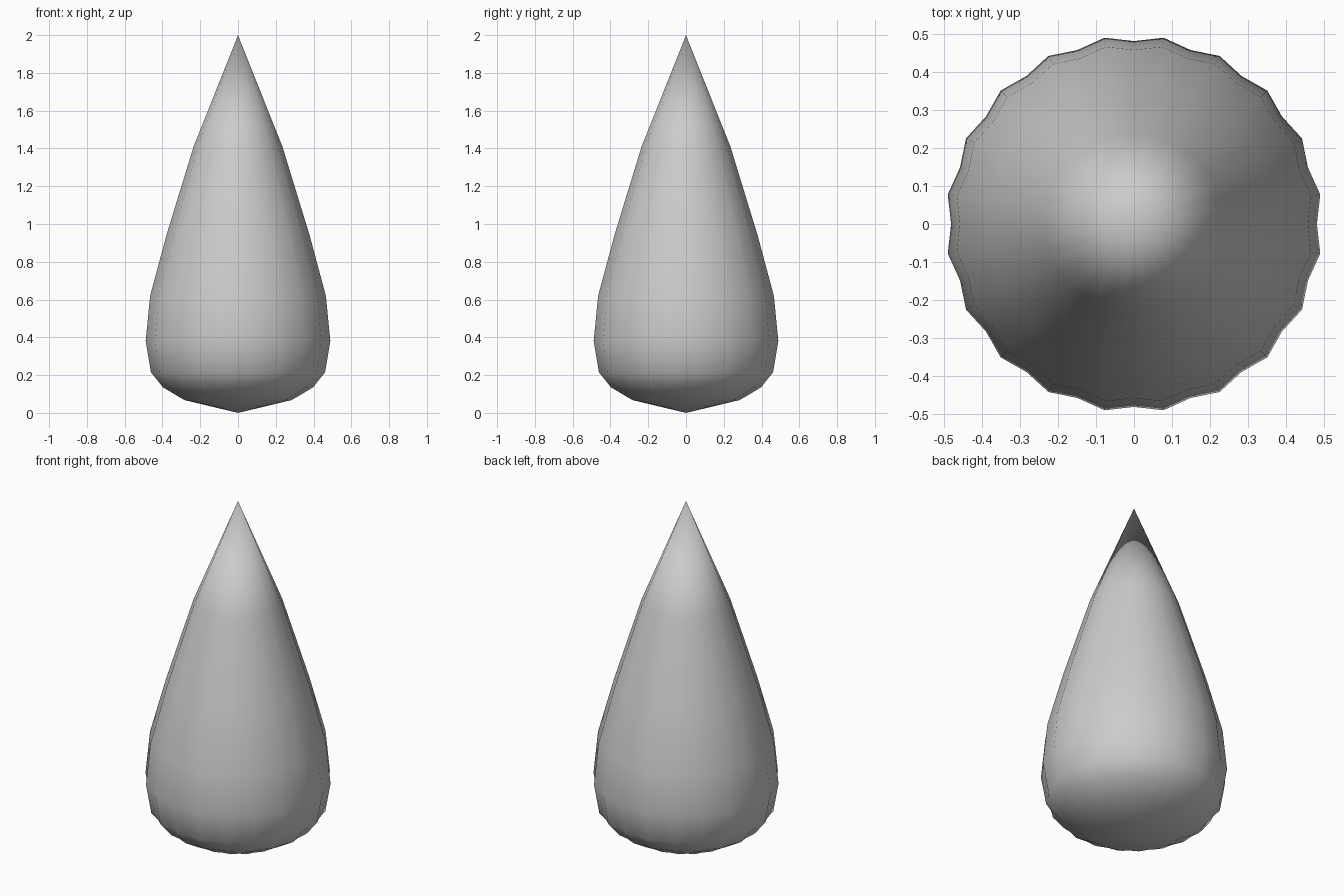
import bpy, bmesh, math

if "Cube" in bpy.data.objects:
    bpy.data.objects.remove(bpy.data.objects["Cube"])

RIDGES = 20
SEG = RIDGES * 2
# ridge profile from bottom to top: (radius, z)
PROFILE = [(0.288, 0.068), (0.402, 0.135), (0.467, 0.215), (0.495, 0.38),
           (0.471, 0.62), (0.384, 0.94), (0.238, 1.41)]
VALLEY = 0.97  # valley radius relative to ridge radius

bm = bmesh.new()
bottom = bm.verts.new((0, 0, 0))
tip = bm.verts.new((0, 0, 2))

# fluted rings: odd points are ridges, even points are valleys
rings = []
for r, z in PROFILE:
    ring = []
    for i in range(SEG):
        a = 2 * math.pi * i / SEG
        k = r if i % 2 else r * VALLEY
        ring.append(bm.verts.new((k * math.cos(a), k * math.sin(a), z)))
    rings.append(ring)

# skin between rings, closed by a fan at each end
for i in range(SEG):
    j = (i + 1) % SEG
    bm.faces.new((bottom, rings[0][j], rings[0][i]))
    for lo, hi in zip(rings, rings[1:]):
        bm.faces.new((lo[i], lo[j], hi[j], hi[i]))
    bm.faces.new((rings[-1][i], rings[-1][j], tip))

for f in bm.faces:
    f.smooth = True
mesh = bpy.data.meshes.new("fluted_teardrop")
bm.to_mesh(mesh)
bm.free()
obj = bpy.data.objects.new("fluted_teardrop", mesh)
bpy.context.collection.objects.link(obj)
